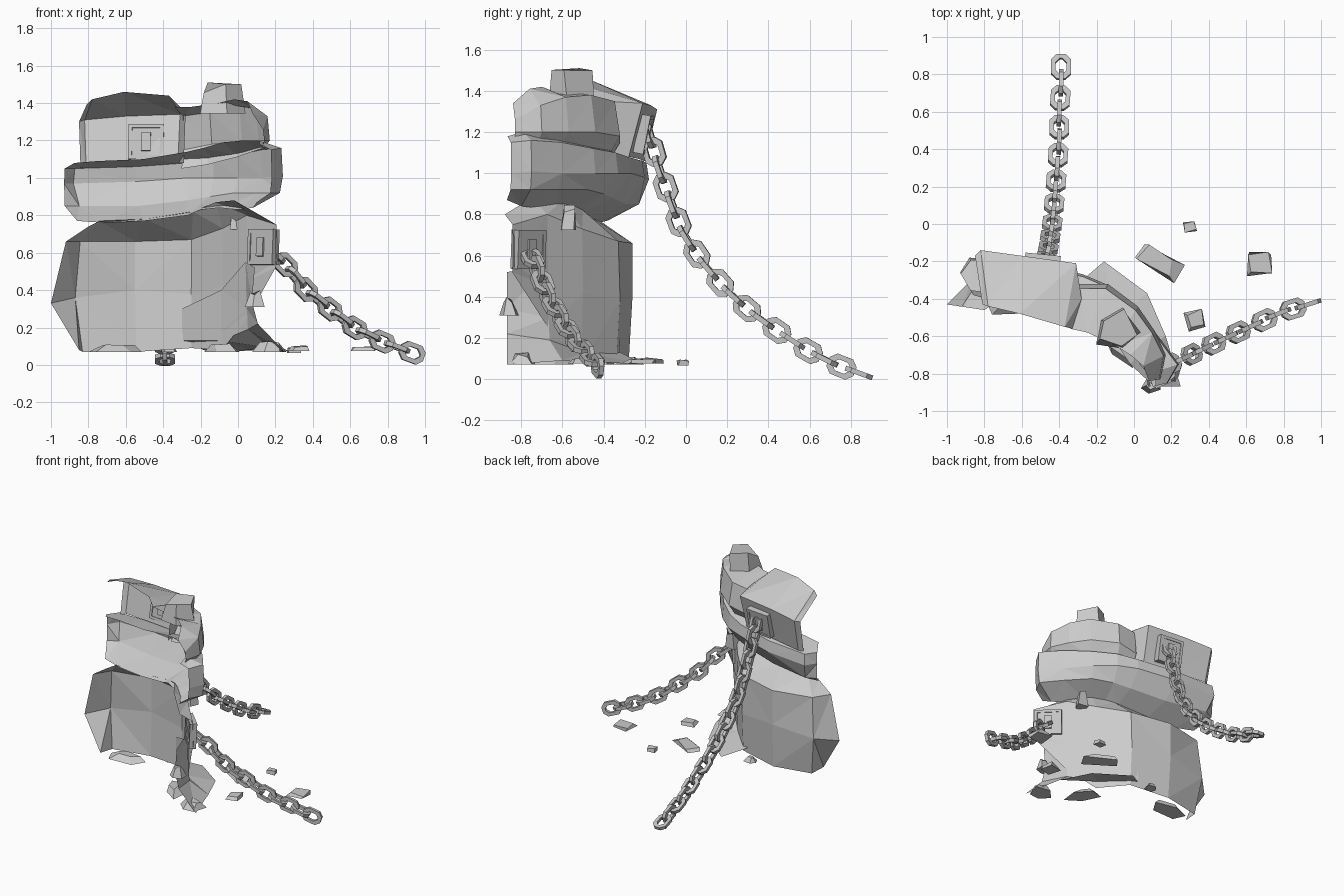
import bpy
import bmesh
import math
import random
from mathutils import Vector, Matrix

cube = bpy.data.objects.get("Cube")
if cube:
    bpy.data.objects.remove(cube, do_unlink=True)

random.seed(4)


def make_material(name, value):
    mat = bpy.data.materials.new(name)
    mat.use_nodes = True
    colour = (value, value, value, 1)
    mat.diffuse_color = colour
    mat.node_tree.nodes["Principled BSDF"].inputs["Base Color"].default_value = colour
    return mat


STONE = make_material("stone grey", 0.6)
IRON = make_material("iron grey", 0.55)


def finish(bm, name, mat):
    mesh = bpy.data.meshes.new(name)
    bm.to_mesh(mesh)
    bm.free()
    mesh.materials.append(mat)
    obj = bpy.data.objects.new(name, mesh)
    bpy.context.collection.objects.link(obj)
    return obj


def stone_shell(name, outer, inner, rows):
    """Open shell: each row blends the outer path towards the inner one."""
    bm = bmesh.new()
    grid = []
    for blends, heights in rows:
        row = []
        for o, i, t, z in zip(outer, inner, blends, heights):
            p = Vector(o).lerp(Vector(i), t)
            row.append(bm.verts.new((p.x, p.y, z)))
        grid.append(row)
    for upper, lower in zip(grid, grid[1:]):
        for s in range(len(upper) - 1):
            bm.faces.new((upper[s], upper[s + 1], lower[s + 1], lower[s]))
    bmesh.ops.triangulate(bm, faces=bm.faces[:])
    return finish(bm, name, STONE)


def rock(name, loc, size, turn=0.0, sides=4, taper=0.7):
    """Rough tapered chunk of broken stone."""
    bm = bmesh.new()
    bmesh.ops.create_cone(bm, cap_ends=True, segments=sides, radius1=0.6,
                          radius2=0.6 * taper, depth=1)
    for v in bm.verts:
        v.co += Vector([random.uniform(-0.1, 0.1), random.uniform(-0.1, 0.1), 0])
        if v.co.z > 0:
            v.co.z -= random.uniform(0, 0.4)
    place = Matrix.Translation(loc) @ Matrix.Rotation(turn, 4, "Z")
    bm.transform(place @ Matrix.Diagonal((*size, 1)))
    return finish(bm, name, STONE)


# Broken wall: four curved courses, open on the front
stone_shell(
    "lower_wall",
    [(-1, -.43), (-.87, -.3), (-.55, -.26), (-.25, -.32), (-.08, -.5), (.05, -.67), (.21, -.84)],
    [(-.8, -.46), (-.74, -.42), (-.5, -.45), (-.24, -.5), (-.12, -.6), (-.02, -.75), (.12, -.88)],
    [([1] * 7, [.74, .77, .78, .82, .87, .88, .8]),
     ([.4, .2, 0, .05, .05, .05, .05], [.66, .66, .66, .67, .73, .8, .75]),
     ([0] * 7, [.33, .36, .4, .38, .42, .45, .56]),
     ([.75, .3, .1, .1, .1, 0, .1], [.08, .07, .07, .09, .08, .25, .52])])
stone_shell(
    "lower_wall_foot",
    [(-.3, -.32), (-.09, -.5), (.04, -.67), (.09, -.87)],
    [(-.16, -.2), (.07, -.37), (.17, -.6), (.25, -.87)],
    [([0] * 4, [.3, .4, .55, .52]),
     ([0, 0, .05, -.1], [.17, .18, .3, .34]),
     ([0, 0, .1, .1], [.13, .13, .19, .22]),
     ([1] * 4, [.07, .08, .09, .07])])
stone_shell(
    "middle_wall",
    [(-.93, -.26), (-.88, -.18), (-.55, -.2), (-.27, -.27), (-.13, -.33), (0, -.44), (.13, -.6), (.24, -.75), (.18, -.85)],
    [(-.86, -.38), (-.72, -.42), (-.5, -.47), (-.27, -.52), (-.2, -.56), (-.1, -.63), (.0, -.72), (.08, -.8), (.1, -.87)],
    [([.8] * 9, [1.08, 1.09, 1.1, 1.14, 1.16, 1.19, 1.2, 1.2, 1.18]),
     ([.05] * 9, [1.05, 1.05, 1.06, 1.08, 1.1, 1.12, 1.15, 1.16, 1.15]),
     ([0] * 9, [.97, .97, .98, 1, 1, 1, 1, 1.01, 1]),
     ([.05, .2, .35, .35, .3, .2, .15, .1, .1], [.85, .85, .85, .88, .9, .92, .92, .92, .92]),
     ([1] * 9, [.77, .76, .77, .8, .83, .84, .83, .84, .87])])
stone_shell(
    "upper_wall_left",
    [(-.85, -.17), (-.82, -.14), (-.6, -.17), (-.31, -.21), (-.28, -.4)],
    [(-.81, -.43), (-.78, -.44), (-.61, -.48), (-.37, -.55), (-.33, -.56)],
    [([1] * 5, [1.39, 1.42, 1.46, 1.44, 1.38]),
     ([0] * 5, [1.3, 1.31, 1.33, 1.34, 1.35]),
     ([.2] * 5, [1.05, 1.06, 1.07, 1.08, 1.08])])
stone_shell(
    "upper_wall_right",
    [(-.29, -.32), (-.14, -.32), (.02, -.44), (.11, -.57), (.17, -.7), (.14, -.83)],
    [(-.34, -.56), (-.25, -.58), (-.1, -.65), (-.02, -.7), (.05, -.76), (.08, -.84)],
    [([1] * 6, [1.38, 1.38, 1.4, 1.42, 1.41, 1.34]),
     ([.1] * 6, [1.33, 1.35, 1.38, 1.37, 1.33, 1.26]),
     ([0] * 6, [1.15, 1.18, 1.2, 1.2, 1.2, 1.2]),
     ([.25] * 6, [1.05, 1.07, 1.11, 1.14, 1.16, 1.16])])
rock("cap_stone", (-.09, -.57, 1.43), (.21, .2, .17), .9, 5, .85)
rock("wall_peg", (.0, -.57, .79), (.09, .08, .13), .6)

# Jagged remains at the broken end and loose chips
rubble = [
    ((.1, -.86, .36), (.1, .08, .1), .4),
    ((.17, -.8, .1), (.16, .13, .06), .2),
    ((-.65, -.41, .09), (.26, .13, .04), .1),
    ((-.37, -.26, .09), (.08, .07, .04), .3),
    ((-.08, -.64, .1), (.22, .12, .06), 2.3),
]
for n, (loc, size, turn) in enumerate(rubble):
    rock(f"rubble_{n}", loc, size, turn, 5, .5)
chips = [
    ((.13, -.2, .09), (.25, .13), -.55),
    ((.3, -.015, .08), (.08, .06), .2),
    ((.67, -.21, .09), (.15, .14), 0),
    ((.33, -.51, .09), (.11, .11), .2),
]
for n, (loc, size, turn) in enumerate(chips):
    chip = rock(f"loose_chip_{n}", (0, 0, 0), (1, 1, 1), math.pi / 4, 4, .85)
    chip.data.transform(Matrix.Translation(loc) @ Matrix.Rotation(turn, 4, "Z")
                        @ Matrix.Diagonal((*size, .03, 1)))


# Iron anchor plates bolted through the wall
def box(bm, size, matrix):
    bmesh.ops.create_cube(bm, size=1, matrix=matrix @ Matrix.Diagonal((*size, 1)))


def anchor(name, loc, normal):
    rot = Vector(normal).to_track_quat("Y", "Z").to_matrix().to_4x4()
    place = Matrix.Translation(loc) @ rot
    bm = bmesh.new()
    box(bm, (.17, .04, .18), place)
    box(bm, (.05, .06, .1), place)
    for side in (-1, 1):
        box(bm, (.02, .05, .18), place @ Matrix.Translation((side * .085, 0, 0)))
        box(bm, (.19, .05, .02), place @ Matrix.Translation((0, 0, side * .085)))
    finish(bm, name, IRON)


anchor("upper_anchor", (-.49, -.205, 1.19), (.1, 1, -.2))
anchor("lower_anchor", (.135, -.765, .63), (.7, .7, -.05))


# Chains of elongated octagonal links
def add_link(bm, matrix, length=.14, width=.105, wire=.024):
    loops = []
    for inset, z in ((0, 1), (wire, 1), (wire, -1), (0, -1)):
        a, b = length / 2 - inset, width / 2 - inset
        cut = (width - inset) * .28
        corners = [(a, b - cut), (a - cut, b), (cut - a, b), (-a, b - cut),
                   (-a, cut - b), (cut - a, -b), (a - cut, -b), (a, cut - b)]
        loops.append([bm.verts.new(matrix @ Vector((x, y, z * wire / 2)))
                      for x, y in corners])
    for k in range(4):
        one, two = loops[k], loops[(k + 1) % 4]
        for i in range(8):
            j = (i + 1) % 8
            bm.faces.new((one[i], one[j], two[j], two[i]))


def chain(name, points, count, flat_last):
    pts = [Vector(p) for p in points]
    spans = [(b - a).length for a, b in zip(pts, pts[1:])]

    def at(dist):
        for a, b, span in zip(pts, pts[1:], spans):
            if dist <= span:
                return a.lerp(b, dist / span)
            dist -= span
        return pts[-1]

    total = sum(spans)
    bm = bmesh.new()
    for n in range(count):
        here = total * n / (count - 1)
        along = (at(min(total, here + .05)) - at(max(0, here - .05))).normalized()
        across = Vector((0, 0, 1)).cross(along).normalized()
        up = along.cross(across)
        flat = ((count - 1 - n) % 2 == 0) == flat_last
        y, z = (across, up) if flat else (up, -across)
        rot = Matrix((along, y, z)).transposed().to_4x4()
        add_link(bm, Matrix.Translation(at(here)) @ rot)
    bmesh.ops.recalc_face_normals(bm, faces=bm.faces[:])
    finish(bm, name, IRON)


chain("back_chain",
      [(-.47, -.18, 1.19), (-.46, -.14, 1.05), (-.45, -.08, .88), (-.44, -.02, .72),
       (-.43, .07, .58), (-.42, .19, .44), (-.41, .31, .33), (-.4, .45, .23),
       (-.4, .59, .14), (-.39, .73, .07), (-.39, .84, .03)], 19, True)
chain("side_chain",
      [(.19, -.75, .59), (.26, -.72, .53), (.365, -.67, .4), (.49, -.61, .3),
       (.62, -.55, .2), (.77, -.48, .125), (.93, -.43, .065)], 12, False)
